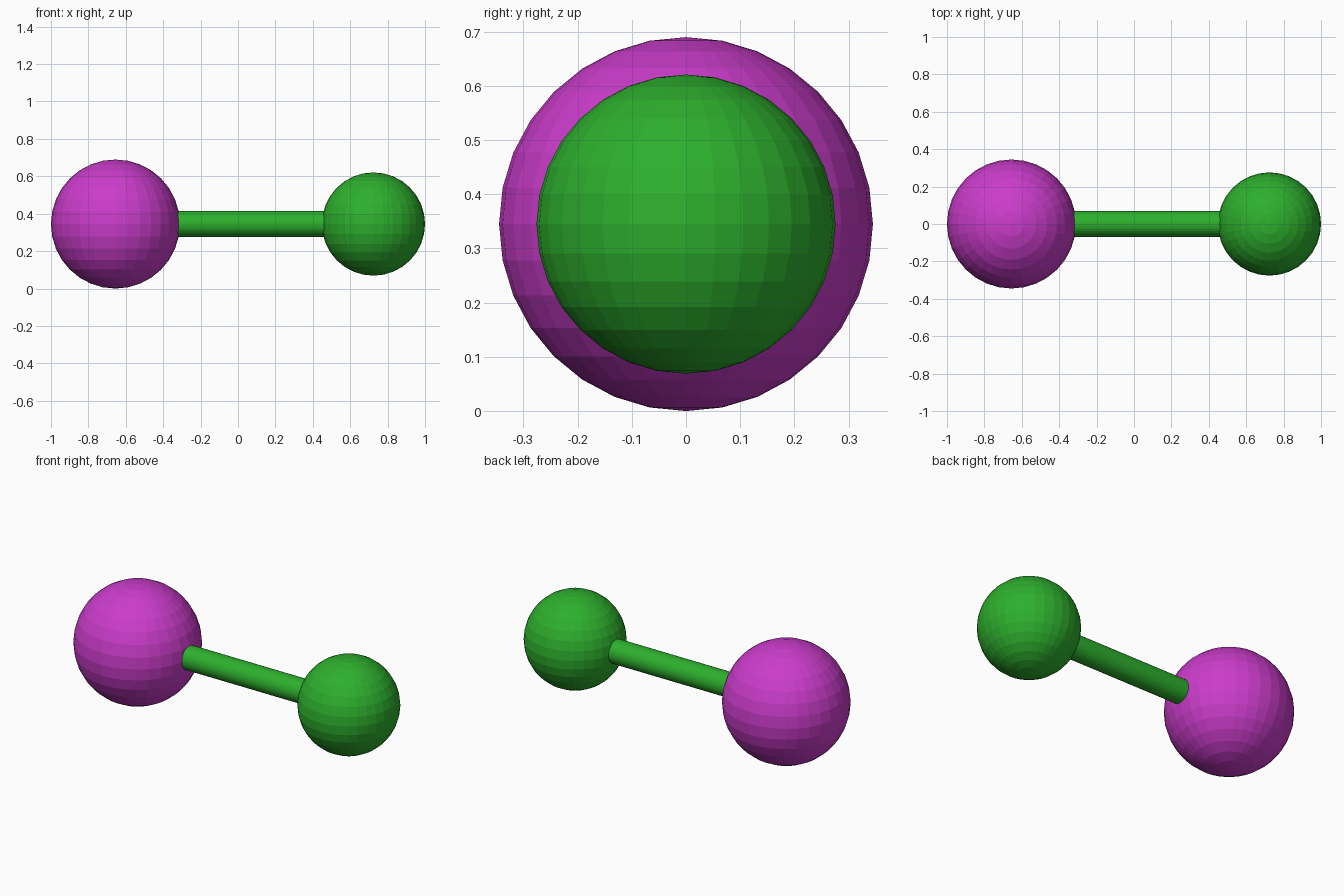
import bpy
from math import pi

if "Cube" in bpy.data.objects:
    bpy.data.objects.remove(bpy.data.objects["Cube"])

U = 2 / 5.8                    # large ball radius; whole length is 5.8 radii
LARGE_X = -1 + U
SMALL_X = 1 - 0.8 * U


def material(name, color):
    mat = bpy.data.materials.new(name)
    mat.diffuse_color = (*color, 1)
    mat.use_nodes = True
    mat.node_tree.nodes["Principled BSDF"].inputs["Base Color"].default_value = mat.diffuse_color
    return mat


def finish(name, mat):
    obj = bpy.context.object
    obj.name = name
    obj.data.materials.append(mat)


def ball(name, x, radius, mat):
    bpy.ops.mesh.primitive_uv_sphere_add(
        segments=32, ring_count=16, radius=radius, location=(x, 0, U))
    finish(name, mat)


purple = material("purple", (0.6, 0.045, 0.6))
green = material("green", (0.026, 0.43, 0.026))

# Two faceted balls
ball("large_ball", LARGE_X, U, purple)
ball("small_ball", SMALL_X, 0.8 * U, green)

# Rod joining the ball centres
bpy.ops.mesh.primitive_cylinder_add(
    vertices=32, radius=0.2 * U, depth=SMALL_X - LARGE_X,
    location=((LARGE_X + SMALL_X) / 2, 0, U), rotation=(0, pi / 2, 0))
finish("connecting_rod", green)
